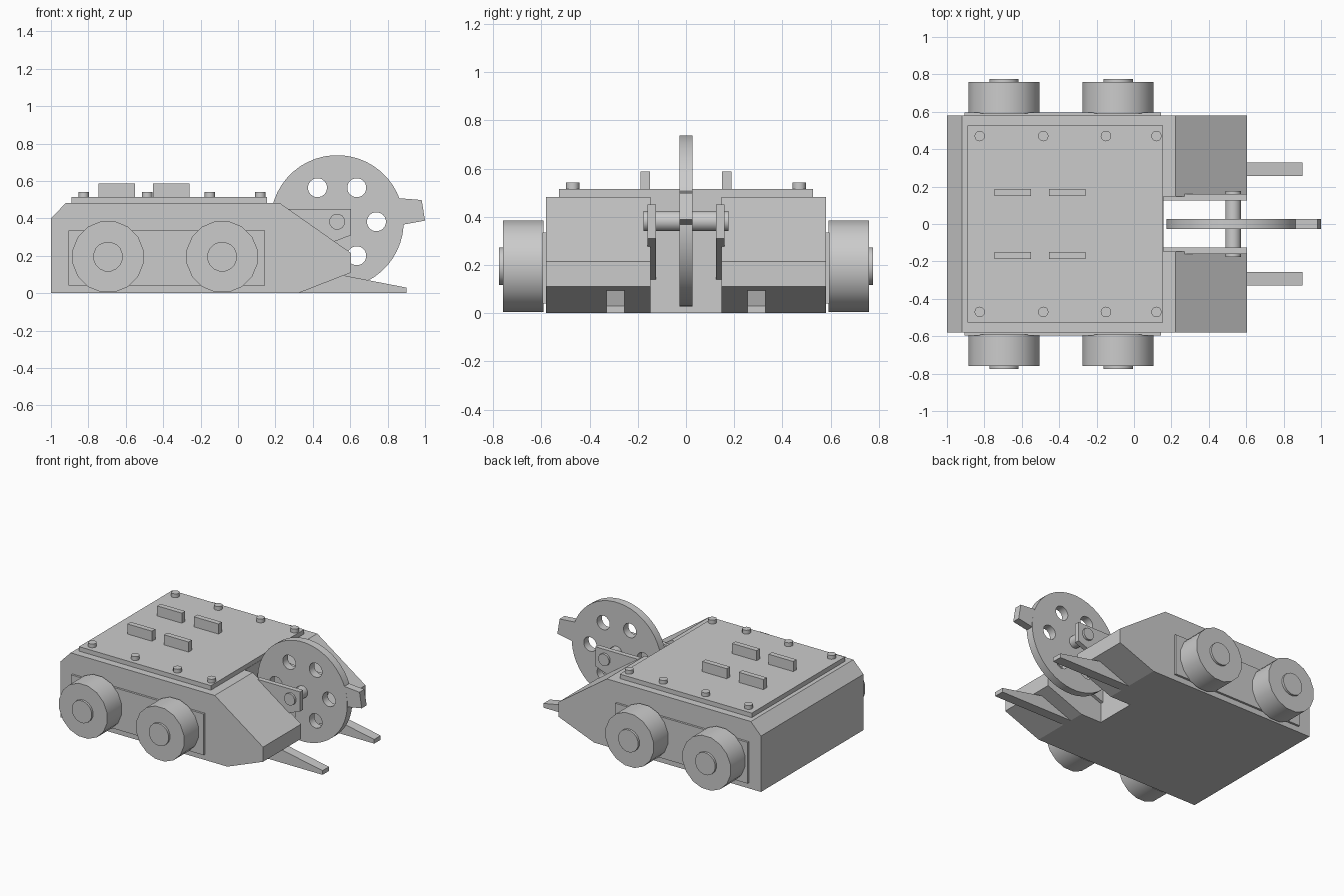
import bpy, bmesh
from math import pi, cos, sin, radians

if "Cube" in bpy.data.objects:
    bpy.data.objects.remove(bpy.data.objects["Cube"])


def finish(name, bm, smooth=False):
    bmesh.ops.recalc_face_normals(bm, faces=bm.faces[:])
    me = bpy.data.meshes.new(name)
    bm.to_mesh(me)
    bm.free()
    ob = bpy.data.objects.new(name, me)
    bpy.context.collection.objects.link(ob)
    if smooth:
        bpy.ops.object.select_all(action='DESELECT')
        ob.select_set(True)
        bpy.context.view_layer.objects.active = ob
        bpy.ops.object.shade_smooth_by_angle(angle=radians(35))
    return ob


def prism(name, profile, y0, y1, smooth=False):
    """Extrude an (x, z) profile along y."""
    bm = bmesh.new()
    face = bm.faces.new([bm.verts.new((x, y0, z)) for x, z in profile])
    new = bmesh.ops.extrude_face_region(bm, geom=[face])['geom']
    moved = [v for v in new if isinstance(v, bmesh.types.BMVert)]
    bmesh.ops.translate(bm, verts=moved, vec=(0, y1 - y0, 0))
    return finish(name, bm, smooth)


def rect(x0, x1, z0, z1):
    return [(x0, z0), (x1, z0), (x1, z1), (x0, z1)]


def ring(cx, cz, r, n):
    return [(cx + r * cos(2 * pi * (i + .5) / n), cz + r * sin(2 * pi * (i + .5) / n))
            for i in range(n)]


def both_sides(name, profile, y0, y1, smooth=False):
    prism(name + "_front", profile, -y1, -y0, smooth)
    prism(name + "_back", profile, y0, y1, smooth)


def cut(ob, cutters):
    bpy.context.view_layer.objects.active = ob
    for c in cutters:
        c.hide_render = True
        m = ob.modifiers.new("cut", 'BOOLEAN')
        m.object, m.operation, m.solver = c, 'DIFFERENCE', 'EXACT'
        bpy.ops.object.modifier_apply(modifier=m.name)
        bpy.data.objects.remove(c)


# Hull with the weapon slot
hull = prism("hull", [(-1, 0), (-1, .40), (-.92, .483), (.222, .483),
                      (.604, .215), (.604, .11), (.322, 0)], -.58, .58)
cut(hull, [prism("slot_cutter", rect(.157, .8, -.2, .8), -.148, .148)])

# Lid, bolts and raised ribs
prism("lid", rect(-.89, .155, .475, .515), -.527, .527)
for i, x in enumerate((-.825, -.485, -.15, .12)):
    for s in (-1, 1):
        bm = bmesh.new()
        bmesh.ops.create_cone(bm, cap_ends=True, segments=12, radius1=.028, radius2=.028, depth=.04)
        bmesh.ops.translate(bm, verts=bm.verts[:], vec=(x, s * .47, .522))
        finish(f"lid_bolt_{i}_{s}", bm, True)
for i, x in enumerate((-.745, -.455)):
    both_sides(f"lid_rib_{i}", rect(x, x + .195, .505, .587), .15, .188)

# Side panels, wheels and hubs
both_sides("side_panel", rect(-.905, .145, .04, .335), .57, .595)
for i, x in enumerate((-.695, -.085)):
    both_sides(f"wheel_{i}", ring(x, .195, .193, 16), .592, .76, True)
    both_sides(f"wheel_hub_{i}", ring(x, .195, .08, 16), .75, .776, True)

# Spinning disc with six holes and one tooth
disc = prism("disc", ring(.53, .382, .356, 48), -.028, .028)
cut(disc, [prism("hole_cutter", ring(.53 + .21 * cos(k * pi / 3), .382 + .21 * sin(k * pi / 3), .051, 20),
                 -.1, .1) for k in range(6)])
bpy.ops.object.select_all(action='DESELECT')
disc.select_set(True)
bpy.context.view_layer.objects.active = disc
bpy.ops.object.shade_smooth_by_angle(angle=radians(35))
prism("disc_tooth", [(.84, .36), (.885, .367), (1, .388), (.982, .498), (.86, .508), (.80, .50)], -.0275, .0275)

# Disc brackets and axle
both_sides("bracket", [(.157, .14), (.604, .31), (.604, .45), (.157, .45)], .125, .16)
prism("axle", ring(.53, .382, .043, 12), -.176, .176, True)

# Front forks
both_sides("fork", [(.32, 0), (.9, 0), (.9, .03), (.56, .096), (.40, .06)], .256, .329)
